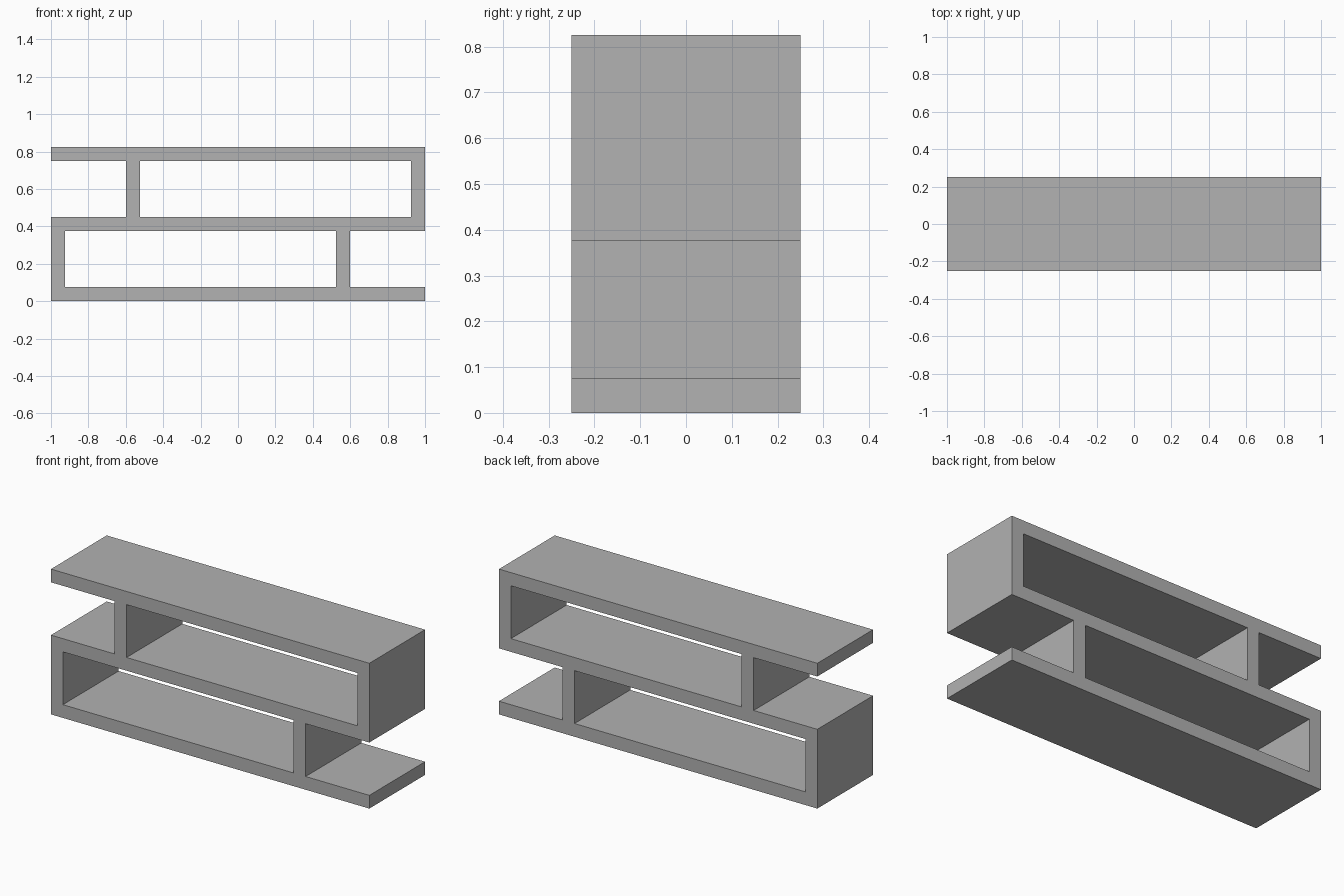
import bpy
import bmesh
import math
from mathutils import Matrix

cube = bpy.data.objects.get("Cube")
if cube:
    bpy.data.objects.remove(cube, do_unlink=True)

BOARD = 0.075            # board thickness
GAP = 0.3                # clear height of a compartment
STEP = BOARD + GAP
HEIGHT = 2 * STEP + BOARD
HALF_WIDTH, HALF_DEPTH = 1.0, 0.25
POST = 0.6               # outer face of the inner dividers

# Plain grey finish
grey = bpy.data.materials.new("grey")
grey.use_nodes = True
colour = (0.445, 0.445, 0.445, 1)
grey.diffuse_color = colour
grey.node_tree.nodes["Principled BSDF"].inputs["Base Color"].default_value = colour


def turned(points):
    """Half turn of a profile about the centre of the shelf."""
    return [(-x, HEIGHT - z) for x, z in points]


# Half of the stepped outline; the other half is the same turned around
half_outline = [(-HALF_WIDTH, 0), (HALF_WIDTH, 0), (HALF_WIDTH, BOARD),
                (POST, BOARD), (POST, STEP), (HALF_WIDTH, STEP)]
outline = half_outline + turned(half_outline)

# Closed compartments, lower and upper
left, right = -HALF_WIDTH + BOARD, POST - BOARD
lower_opening = [(left, BOARD), (right, BOARD), (right, STEP), (left, STEP)]
upper_opening = turned(lower_opening)

# Filled profile extruded through the depth
profile = bpy.data.curves.new("shelf_profile", "CURVE")
profile.dimensions = "2D"
profile.fill_mode = "BOTH"
profile.extrude = HALF_DEPTH
for loop in (outline, lower_opening, upper_opening):
    spline = profile.splines.new("POLY")
    spline.points.add(len(loop) - 1)
    for point, (x, z) in zip(spline.points, loop):
        point.co = (x, z, 0, 1)
    spline.use_cyclic_u = True
    spline.use_smooth = False

helper = bpy.data.objects.new("profile_helper", profile)
mesh = bpy.data.meshes.new_from_object(helper)
bpy.data.objects.remove(helper)
bpy.data.curves.remove(profile)

# Weld into one clean solid and stand it upright
bm = bmesh.new()
bm.from_mesh(mesh)
bmesh.ops.remove_doubles(bm, verts=bm.verts, dist=0.0005)
bmesh.ops.transform(bm, verts=bm.verts, matrix=Matrix.Rotation(math.pi / 2, 4, "X"))
bmesh.ops.recalc_face_normals(bm, faces=bm.faces)
for face in bm.faces:
    face.smooth = False
    face.material_index = 0
bm.to_mesh(mesh)
bm.free()

mesh.name = "shelf_unit"
mesh.materials.clear()
mesh.materials.append(grey)
shelf = bpy.data.objects.new("shelf_unit", mesh)
bpy.context.collection.objects.link(shelf)
